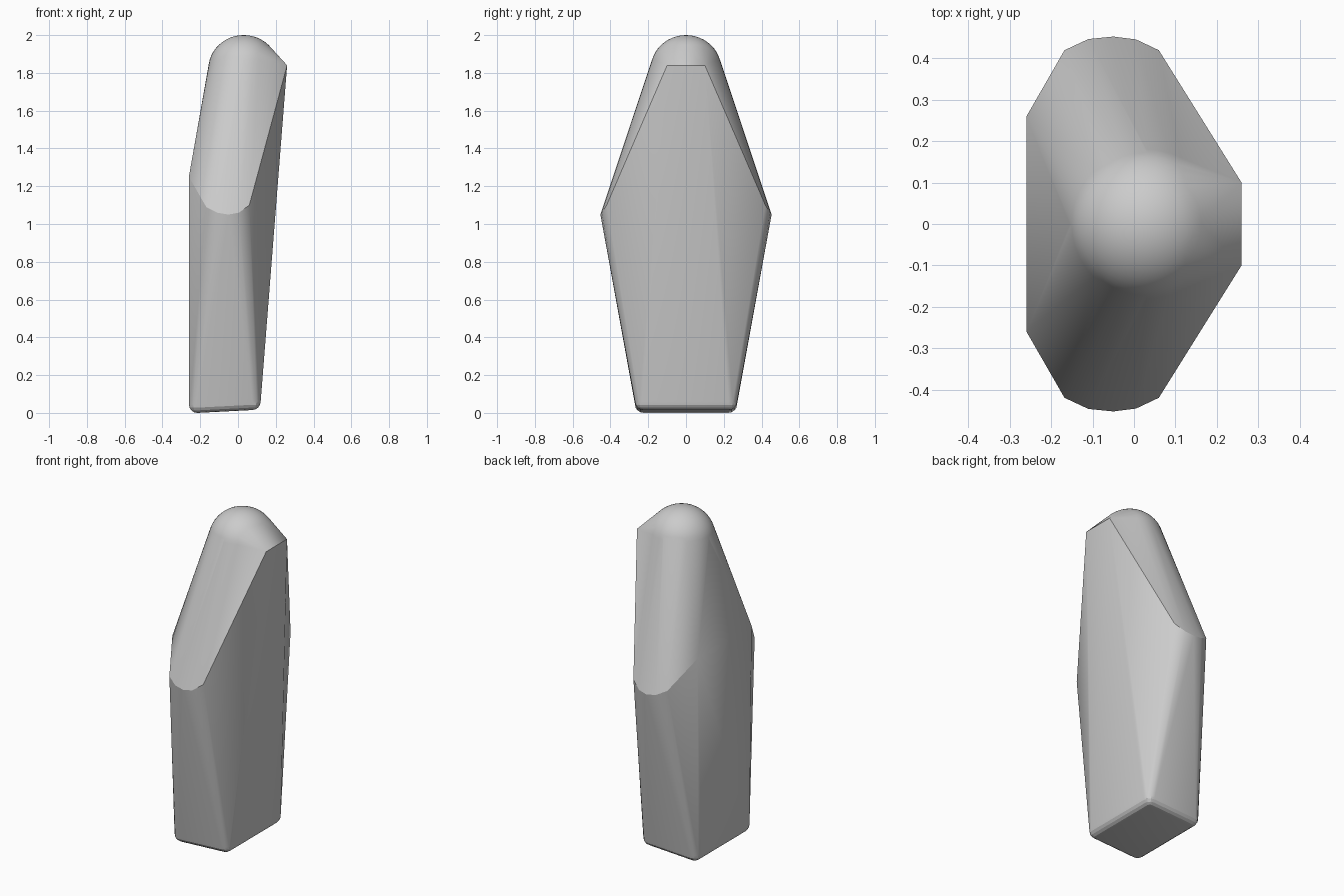
import bpy, bmesh, math
from mathutils import Matrix, Vector

cube = bpy.data.objects.get("Cube")
if cube:
    bpy.data.objects.remove(cube, do_unlink=True)

# Stone colour
grey = bpy.data.materials.new("light grey")
grey.use_nodes = True
colour = (0.6, 0.6, 0.6, 1)
grey.diffuse_color = colour
grey.node_tree.nodes["Principled BSDF"].inputs["Base Color"].default_value = colour

bm = bmesh.new()


def ellipsoid(centre, radii, segments, rings):
    place = Matrix.Translation(centre) @ Matrix.Diagonal((*radii, 1))
    bmesh.ops.create_uvsphere(bm, u_segments=segments, v_segments=rings,
                              radius=1, matrix=place)


# Rounded head
ellipsoid((0.03, 0, 1.82), (0.187, 0.187, 0.18), 40, 24)

for side in (-1, 1):
    # Rounded foot corners, the base rising slightly to one side
    ellipsoid((-0.215, side * 0.225, 0.045), (0.045, 0.045, 0.045), 12, 8)
    ellipsoid((0.075, side * 0.225, 0.06), (0.045, 0.045, 0.045), 12, 8)

    # Bulging edge at mid height, shoulder corner and upper corner
    for x, y, z in ((-0.168, 0.42, 1.09), (-0.11, 0.447, 1.06), (-0.05, 0.453, 1.05),
                    (0.005, 0.446, 1.06), (0.06, 0.42, 1.1),
                    (-0.26, 0.26, 1.25), (0.26, 0.1, 1.84)):
        bm.verts.new(Vector((x, side * y, z)))

# Stretch one convex skin over all the forms
hull = bmesh.ops.convex_hull(bm, input=bm.verts[:], use_existing_faces=False)
skin = {g for g in hull["geom"] if isinstance(g, bmesh.types.BMFace)}
bmesh.ops.delete(bm, geom=[f for f in bm.faces if f not in skin], context='FACES')
bmesh.ops.delete(bm, geom=[v for v in bm.verts if not v.link_faces], context='VERTS')
bmesh.ops.dissolve_limit(bm, angle_limit=math.radians(0.5),
                         verts=bm.verts[:], edges=bm.edges[:])
bmesh.ops.recalc_face_normals(bm, faces=bm.faces[:])

mesh = bpy.data.meshes.new("faceted_stone")
bm.to_mesh(mesh)
bm.free()
mesh.materials.append(grey)
stone = bpy.data.objects.new("faceted_stone", mesh)
bpy.context.collection.objects.link(stone)

bpy.ops.object.select_all(action='DESELECT')
stone.select_set(True)
bpy.context.view_layer.objects.active = stone
bpy.ops.object.shade_smooth_by_angle(angle=math.radians(20))
